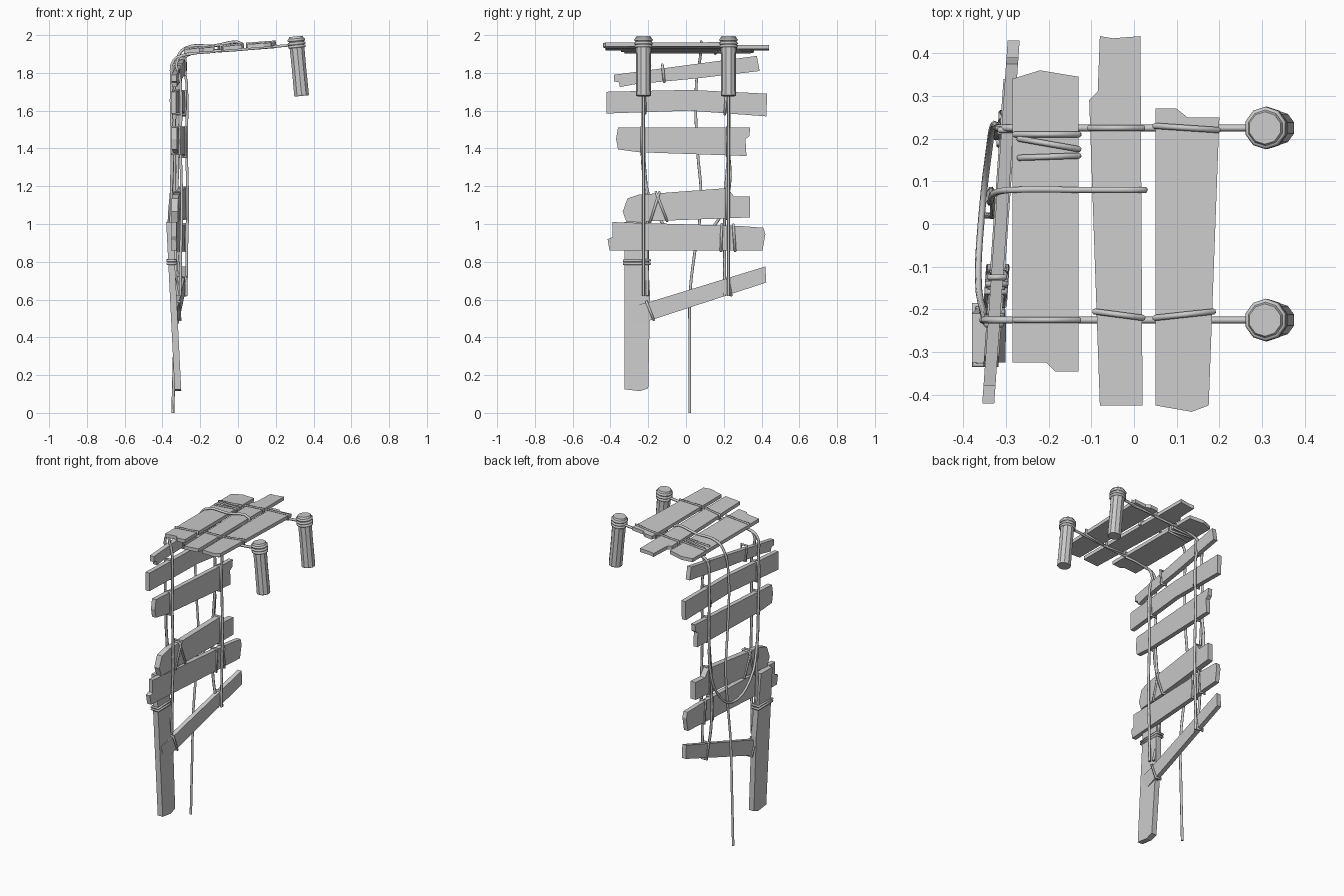
import bpy, bmesh, math
from mathutils import Vector

cube = bpy.data.objects.get("Cube")
if cube:
    bpy.data.objects.remove(cube)

grey = bpy.data.materials.new("weathered_grey")
grey.use_nodes = True
COLOUR = (0.6, 0.6, 0.6, 1)
grey.diffuse_color = COLOUR
grey.node_tree.nodes["Principled BSDF"].inputs["Base Color"].default_value = COLOUR


def add_mesh(name, mesh):
    obj = bpy.data.objects.new(name, mesh)
    mesh.materials.clear()
    mesh.materials.append(grey)
    bpy.context.collection.objects.link(obj)
    return obj


def rope(name, points, radius=0.008, closed=False, smooth=False):
    """Sweep a six-sided rope along a path and keep it as a mesh."""
    curve = bpy.data.curves.new(name, "CURVE")
    curve.dimensions = "3D"
    curve.bevel_depth = radius
    curve.bevel_resolution = 1
    curve.use_fill_caps = True
    curve.resolution_u = 4
    spline = curve.splines.new("BEZIER" if smooth else "POLY")
    if smooth:
        spline.bezier_points.add(len(points) - 1)
        for p, co in zip(spline.bezier_points, points):
            p.co = co
            p.handle_left_type = p.handle_right_type = "AUTO"
    else:
        spline.points.add(len(points) - 1)
        for p, co in zip(spline.points, points):
            p.co = (*co, 1)
    spline.use_cyclic_u = closed
    temp = bpy.data.objects.new(name + "_path", curve)
    bpy.context.collection.objects.link(temp)
    bpy.context.view_layer.update()
    mesh = bpy.data.meshes.new_from_object(
        temp.evaluated_get(bpy.context.evaluated_depsgraph_get()))
    bpy.data.objects.remove(temp)
    return add_mesh(name, mesh)


# Placement of each plank family: u and v on the board, n through its thickness
def hanging(u, v, n):
    return Vector((-0.312 + 0.07 * u + n, u, v))


def loose(u, v, n):
    return Vector((-0.312 - 0.05 * v + n, u, v))


def deck(u, v, n):
    return Vector((u, v, 1.936 + 0.078 * u + n))


def plank(name, outline, place, thick=0.028, wraps=()):
    """Extrude a broken-ended outline, then bind it with rope loops."""
    bm = bmesh.new()
    back = [bm.verts.new(place(u, v, -thick / 2)) for u, v in outline]
    front = [bm.verts.new(place(u, v, thick / 2)) for u, v in outline]
    bm.faces.new(back)
    bm.faces.new(front)
    for i in range(len(outline)):
        j = (i + 1) % len(outline)
        bm.faces.new((back[i], back[j], front[j], front[i]))
    bmesh.ops.recalc_face_normals(bm, faces=bm.faces)
    mesh = bpy.data.meshes.new(name)
    bm.to_mesh(mesh)
    bm.free()
    add_mesh(name, mesh)
    h = thick / 2 + 0.005
    for i, (u0, v0, u1, v1) in enumerate(wraps):
        rope(f"{name}_binding_{i + 1}",
             [place(u0, v0, h), place(u1, v1, h), place(u1, v1, -h), place(u0, v0, -h)],
             0.007, closed=True)


# Hanging planks
plank("hanging_plank_1", [(-.38, 1.79), (.375, 1.89), (.39, 1.81), (.05, 1.77),
      (-.27, 1.74), (-.35, 1.725), (-.355, 1.75), (-.38, 1.755)], hanging,
      wraps=[(-.115, 1.75, -.125, 1.845), (.22, 1.79, .22, 1.875)])
plank("hanging_plank_2", [(-.42, 1.7), (.02, 1.71), (.43, 1.69), (.425, 1.57),
      (.02, 1.6), (-.42, 1.585)], hanging,
      wraps=[(-.215, 1.585, -.22, 1.71), (.205, 1.58, .215, 1.705)])
plank("hanging_plank_3", [(-.36, 1.51), (.34, 1.51), (.335, 1.465), (.315, 1.45),
      (.32, 1.36), (-.25, 1.38), (-.36, 1.395), (-.37, 1.45)], hanging,
      wraps=[(-.235, 1.37, -.235, 1.515), (.22, 1.355, .22, 1.515)])
plank("hanging_plank_4", [(-.31, 1.135), (-.25, 1.155), (.22, 1.19), (.255, 1.145),
      (.34, 1.145), (.34, 1.035), (-.315, 1.01), (-.335, 1.065)], hanging, 0.035,
      wraps=[(-.19, 1.01, -.14, 1.17), (-.1, 1.015, -.16, 1.17), (.215, 1.025, .215, 1.195)])
plank("hanging_plank_5", [(-.39, 1.01), (.28, .99), (.41, .98), (.42, .945), (.405, .86),
      (-.405, .86), (-.415, .92), (-.39, .93)], hanging,
      wraps=[(.185, .855, .19, 1), (.26, .855, .25, .998)])
plank("hanging_plank_6", [(-.315, .56), (-.2, .585), (.42, .775), (.425, .69),
      (-.25, .47), (-.29, .49)], hanging,
      wraps=[(-.17, .49, -.21, .59), (.24, .62, .22, .72)])
plank("loose_plank", [(-.325, 1.01), (-.21, 1.01), (-.19, .61), (-.2, .13),
      (-.245, .115), (-.325, .125)], loose, 0.035,
      wraps=[(-.33, .79, -.19, .79), (-.33, .805, -.19, .808)])

# Deck planks
plank("deck_plank_1", [(-.285, .34), (-.22, .36), (-.13, .345), (-.13, -.345),
      (-.185, -.345), (-.205, -.325), (-.285, -.325)], deck, 0.022,
      wraps=[(-.27, .2, -.128, .175), (-.27, .155, -.128, .16), (-.28, .21, -.128, .21),
             (-.28, -.225, -.128, -.225)])
plank("deck_plank_2", [(-.08, .44), (-.05, .435), (.015, .44), (.02, -.425),
      (-.08, -.425), (-.105, .29), (-.085, .31)], deck, 0.022,
      wraps=[(-.105, .225, .022, .225), (-.093, -.205, .022, -.22)])
plank("deck_plank_3", [(.05, .27), (.1, .27), (.125, .25), (.2, .25), (.175, -.425),
      (.135, -.44), (.05, -.425)], deck, 0.022,
      wraps=[(.048, .23, .198, .22), (.048, -.22, .187, -.205)])

# Posts with main ropes, one set on each side
for side, y in (("front", -.225), ("back", .225)):
    top, bottom = Vector((.307, y, 1.99)), Vector((.337, y, 1.678))
    axis = (top - bottom).normalized()
    across = axis.cross(Vector((0, 1, 0))).normalized()

    def ring(t, r, n=10):
        c = bottom.lerp(top, t)
        return [c + r * (math.cos(a) * across + math.sin(a) * Vector((0, 1, 0)))
                for a in (math.tau * (i + .5) / n for i in range(n))]

    bm = bmesh.new()
    loops = [[bm.verts.new(p) for p in ring(t, r)]
             for t, r in ((0, .038), (.02, .041), (.5, .04), (.98, .042), (1.01, .038))]
    bm.faces.new(loops[0])
    bm.faces.new(loops[-1])
    for a, b in zip(loops, loops[1:]):
        for i in range(10):
            bm.faces.new((a[i], a[i - 1], b[i - 1], b[i]))
    bmesh.ops.recalc_face_normals(bm, faces=bm.faces)
    mesh = bpy.data.meshes.new(side + "_post")
    bm.to_mesh(mesh)
    bm.free()
    add_mesh(side + "_post", mesh)
    for i, t in enumerate((.84, .89, .95)):
        rope(f"{side}_post_binding_{i + 1}", ring(t, .042), 0.008, closed=True)

    # Supporting rope runs under the deck, then splits around the hanging planks
    c = -0.312 + 0.07 * y
    rope(side + "_main_rope", [(.29, y, 1.948), (0, y, 1.922), (-.25, y, 1.9), (c + .01, y, 1.875),
         (c + .024, y, 1.75), (c + .024, y, 1.4), (c + .03, y, 1.1), (c + .026, y, .9),
         (c + .022, y, .62)], smooth=True)
    inner = y - .02 * y / abs(y)
    rope(side + "_rear_rope", [(-.26, y, 1.9), (c - .01, y, 1.87), (c - .024, y, 1.75),
         (c - .022, y, 1.4), (c - .026, inner, 1.1), (c - .022, inner, .8),
         (c + .01, inner, .62)], smooth=True)

# Sagging loop behind the planks
rope("sagging_loop", [(-.345, -.235, 1.4), (-.35, -.215, 1.22), (-.365, -.12, 1.0),
     (-.355, .04, .92), (-.34, .17, 1.02), (-.33, .23, 1.2), (-.32, .225, 1.4)], smooth=True)

# Long middle rope trailing to the ground
rope("trailing_rope", [(.022, .08, 1.93), (.022, .08, 1.953), (-.13, .08, 1.943),
     (-.28, .08, 1.93), (-.32, .075, 1.88), (-.335, .055, 1.75), (-.335, .06, 1.4),
     (-.335, .08, 1.15), (-.335, .07, 1.0), (-.33, .045, .84), (-.33, .022, .64),
     (-.335, .02, .4), (-.345, .02, 0)], smooth=True)
